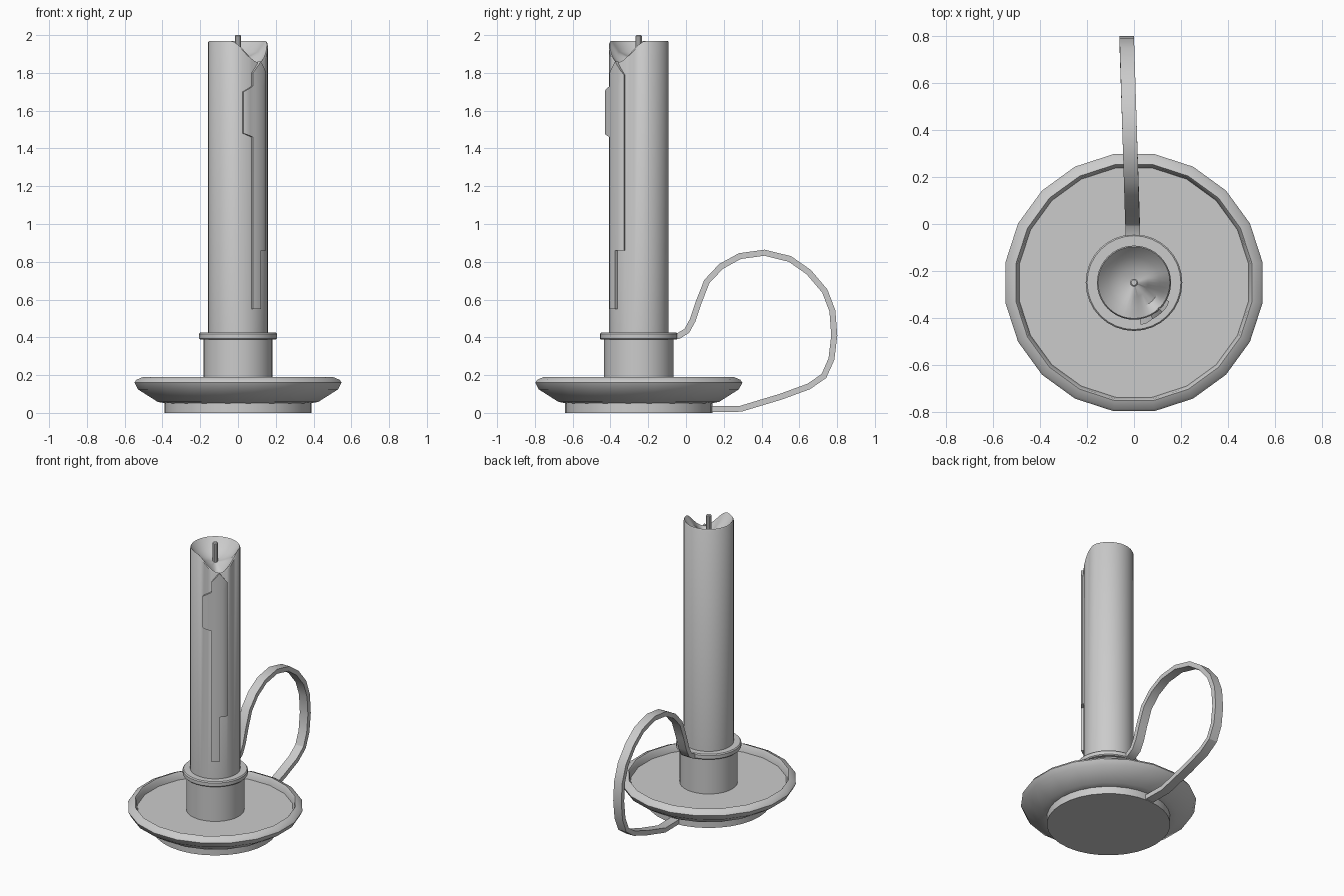
import bpy, bmesh, math
from mathutils import Vector

if "Cube" in bpy.data.objects:
    bpy.data.objects.remove(bpy.data.objects["Cube"])

CY = -0.25          # candle axis position in y
CANDLE_R = 0.158


def finish(name, bm, angle=35):
    bmesh.ops.remove_doubles(bm, verts=bm.verts, dist=1e-5)
    bmesh.ops.recalc_face_normals(bm, faces=bm.faces)
    me = bpy.data.meshes.new(name)
    bm.to_mesh(me)
    bm.free()
    ob = bpy.data.objects.new(name, me)
    bpy.context.collection.objects.link(ob)
    bpy.ops.object.select_all(action='DESELECT')
    ob.select_set(True)
    bpy.context.view_layer.objects.active = ob
    bpy.ops.object.shade_smooth_by_angle(angle=math.radians(angle))
    return ob


def skin(bm, rings, closed=True):
    n = len(rings[0])
    for a, b in zip(rings, rings[1:]):
        for i in range(n):
            j = (i + 1) % n
            bm.faces.new((a[i], a[j], b[j], b[i]))


def polar(r, a, z):
    return Vector((r * math.cos(a), CY + r * math.sin(a), z))


def lathe(name, profile, sides, phase=0.0, height=None):
    """Revolve (r, z) points; height(z, angle) may reshape rings."""
    bm = bmesh.new()
    rings = []
    for r, z in profile:
        ring = []
        for i in range(sides):
            a = math.radians(phase) + 2 * math.pi * i / sides
            ring.append(bm.verts.new(polar(r, a, height(z, a) if height else z)))
        rings.append(ring)
    skin(bm, rings)
    for ring in (rings[0], rings[-1]):
        bm.faces.new(ring)
    return finish(name, bm)


# Foot and shallow faceted dish
lathe("foot", [(0.39, 0), (0.39, 0.055)], 32)
lathe("dish", [(0.385, 0.05), (0.43, 0.058), (0.537, 0.125), (0.555, 0.16),
               (0.545, 0.175), (0.51, 0.19), (0.503, 0.18), (0.495, 0.14)], 20, 9)

# Candle socket and collar
lathe("socket", [(0.183, 0.13), (0.183, 0.40)], 32)
lathe("collar", [(0.2, 0.388), (0.206, 0.394), (0.206, 0.418), (0.2, 0.425)], 32)


# Candle with a scooped top that dips towards the front right
def melt(z, a):
    if z < 1.9:
        return z
    d = abs((math.degrees(a) + 45 + 180) % 360 - 180)
    return z - (0.115 * (1 + math.cos(math.pi * d / 62)) / 2 if d < 62 else 0)


def candle():
    bm = bmesh.new()
    n = 40
    spec = [(CANDLE_R, 0.40, 0), (CANDLE_R, 1.962, 0), (0.153, 1.97, 0),
            (0.147, 1.964, 0), (0.11, 1.925, 0.25), (0.06, 1.91, 0.6), (0.012, 1.91, 1.0)]
    rings = []
    for r, z, k in spec:
        ring = []
        for i in range(n):
            a = 2 * math.pi * i / n
            h = melt(z, a) * (1 - k) + 1.868 * k
            ring.append(bm.verts.new(polar(r, a, h)))
        rings.append(ring)
    skin(bm, rings)
    bm.faces.new(rings[0])
    bm.faces.new(rings[-1])
    finish("candle", bm, 40)


candle()
lathe("wick", [(0.017, 1.85), (0.017, 1.995), (0.012, 2.0)], 10)


# Wax run: patches on the candle wall, thickened inwards
def wax_run():
    bm = bmesh.new()
    # each entry: start angle, end angle, radius, rows of (z at start, z at end)
    patches = [
        (-81, -63, 0.187, [(1.48, 1.46), (1.70, 1.73)]),
        (-63, -46, 0.174, [(0.55, 0.55), (0.86, 0.86), (1.46, 1.46), (1.73, 1.73), (1.80, 1.86)]),
        (-46, -28, 0.174, [(0.86, 0.86), (1.46, 1.46), (1.73, 1.73), (1.86, 1.79)]),
    ]
    steps = 3
    for a0, a1, rad, rows in patches:
        grid = []
        for z0, z1 in rows:
            line = []
            for s in range(steps + 1):
                t = s / steps
                a = a0 + (a1 - a0) * t
                r = rad + (0.174 - rad) * t
                if a <= -80 or a >= -29:
                    r -= 0.006
                line.append(bm.verts.new(polar(r, math.radians(a), z0 + (z1 - z0) * t)))
            grid.append(line)
        for p, q in zip(grid, grid[1:]):
            for s in range(steps):
                bm.faces.new((p[s], p[s + 1], q[s + 1], q[s]))
    bmesh.ops.remove_doubles(bm, verts=bm.verts, dist=1e-5)
    ext = bmesh.ops.extrude_face_region(bm, geom=bm.faces[:], use_keep_orig=True)
    axis = Vector((0, CY, 0))
    for v in ext["geom"]:
        if isinstance(v, bmesh.types.BMVert):
            d = (v.co - axis)
            d.z = 0
            v.co -= d.normalized() * (d.length - 0.15)
    finish("wax_run", bm, 30)


wax_run()

# Strap handle looping from the collar round to the foot
path = [(-0.07, 0.405), (-0.04, 0.407), (0.005, 0.435), (0.035, 0.49), (0.065, 0.58),
        (0.11, 0.695), (0.185, 0.775), (0.285, 0.83), (0.415, 0.848), (0.55, 0.815),
        (0.65, 0.745), (0.735, 0.645), (0.775, 0.54), (0.785, 0.41), (0.77, 0.285),
        (0.73, 0.195), (0.65, 0.14), (0.50, 0.085), (0.29, 0.022), (0.11, 0.02)]


def handle():
    bm = bmesh.new()
    pts = [Vector(p) for p in path]
    rings = []
    for i, p in enumerate(pts):
        t = (pts[min(i + 1, len(pts) - 1)] - pts[max(i - 1, 0)]).normalized()
        nrm = Vector((-t.y, t.x)) * 0.016
        cx = -0.006 - 0.032 * p.x
        rings.append([bm.verts.new((cx + sx * 0.031, p.x + sn * nrm.x, p.y + sn * nrm.y))
                      for sx, sn in ((-1, -1), (1, -1), (1, 1), (-1, 1))])
    skin(bm, rings)
    bm.faces.new(rings[0])
    bm.faces.new(rings[-1])
    finish("handle", bm, 30)


handle()
